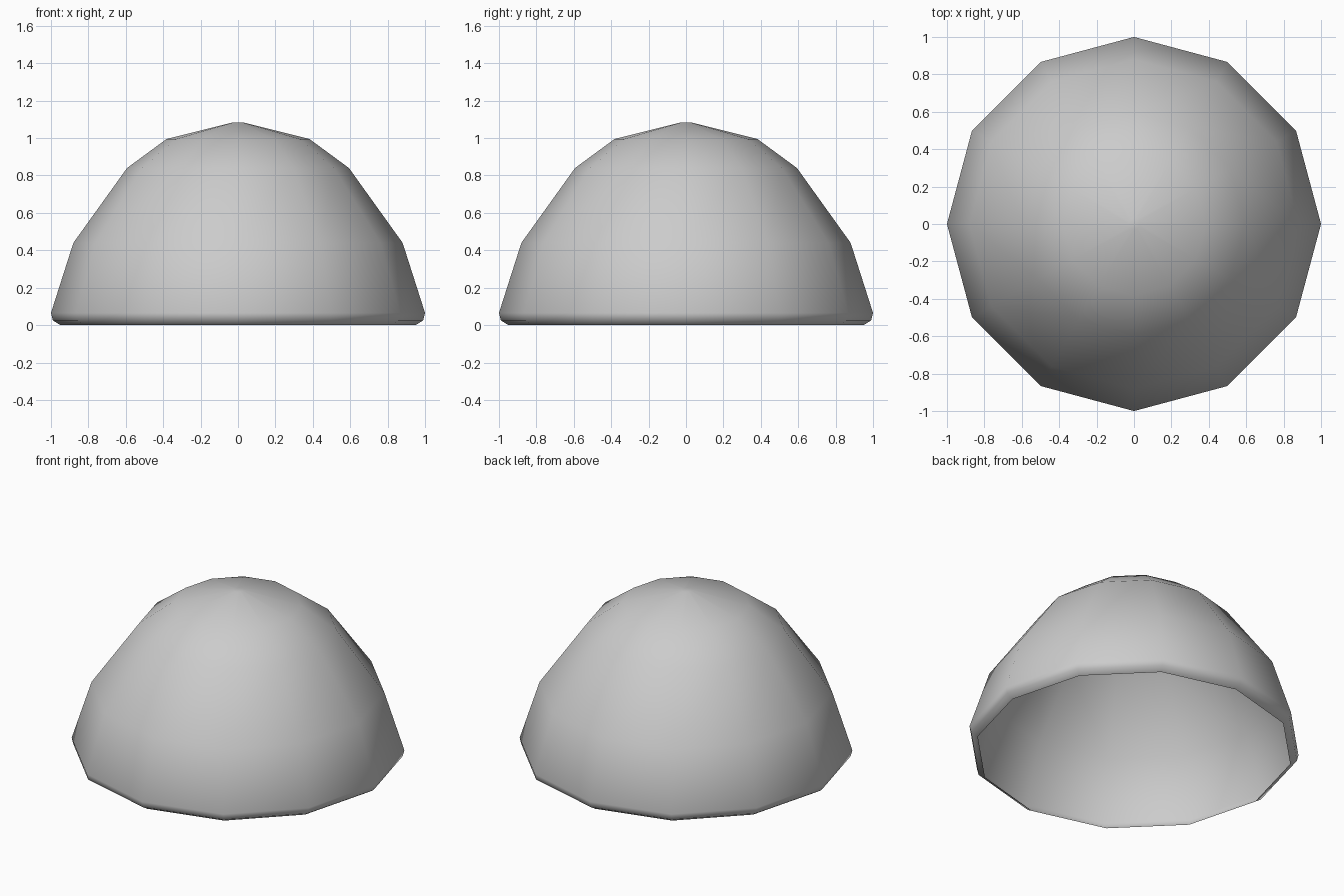
import bpy, bmesh
from math import cos, sin, pi

if "Cube" in bpy.data.objects:
    bpy.data.objects.remove(bpy.data.objects["Cube"])

SIDES = 12
# Dome profile from rolled rim to crown: (radius, height)
PROFILE = [(0.95, 0.0), (0.99, 0.025), (1.0, 0.065), (0.88, 0.44),
           (0.593, 0.84), (0.382, 0.995), (0.03, 1.083)]

# Open-bottomed dome: stacked 12-sided rings
bm = bmesh.new()
rings = [[bm.verts.new((r * cos(2 * pi * i / SIDES), r * sin(2 * pi * i / SIDES), z))
          for i in range(SIDES)] for r, z in PROFILE]
for low, high in zip(rings, rings[1:]):
    for i in range(SIDES):
        j = (i + 1) % SIDES
        bm.faces.new((low[i], low[j], high[j], high[i]))
# Small flat crown
bm.faces.new(rings[-1])

mesh = bpy.data.meshes.new("dome_shell")
bm.to_mesh(mesh)
bm.free()
mesh.shade_smooth()
dome = bpy.data.objects.new("dome_shell", mesh)
bpy.context.collection.objects.link(dome)
